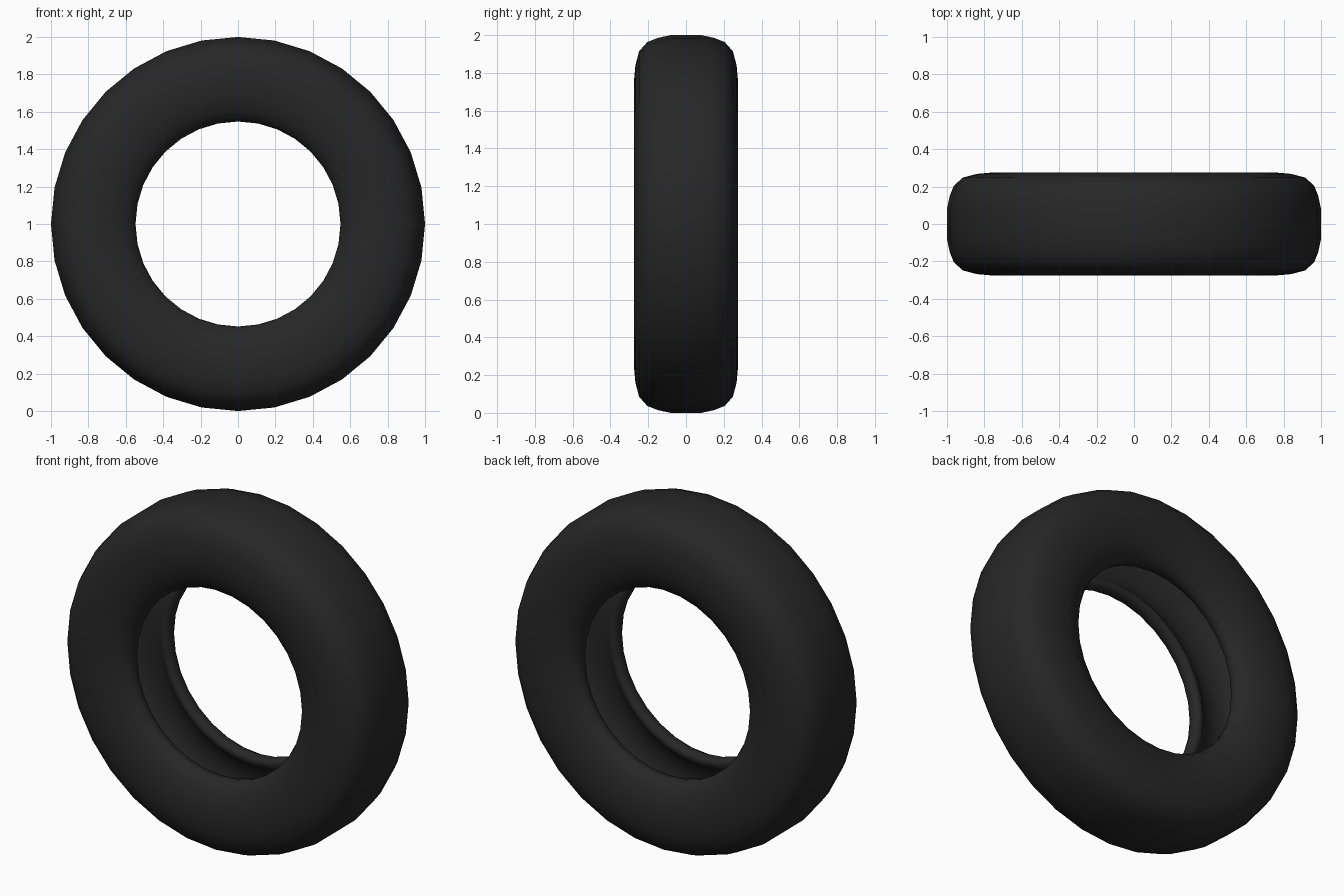
import bpy, bmesh, math

if "Cube" in bpy.data.objects:
    bpy.data.objects.remove(bpy.data.objects["Cube"])

SEGMENTS = 32

# Half cross-section (width, radius): tread centre, shoulder, sidewall, bead, inner cavity
half = [(0.08, 1.0), (0.15, 0.985), (0.205, 0.963), (0.248, 0.915),
        (0.268, 0.84), (0.275, 0.76), (0.266, 0.68), (0.243, 0.61),
        (0.21, 0.562), (0.18, 0.548), (0.145, 0.552), (0.128, 0.575),
        (0.15, 0.61), (0.2, 0.66), (0.225, 0.74), (0.225, 0.82),
        (0.195, 0.9), (0.13, 0.938)]
# Mirror to a closed loop
profile = half + [(-w, r) for w, r in reversed(half)]

# Tyre: revolve the closed section around the y axis
bm = bmesh.new()
rings = []
for i in range(SEGMENTS):
    a = 2 * math.pi * i / SEGMENTS
    rings.append([bm.verts.new((r * math.sin(a), w, 1 + r * math.cos(a)))
                  for w, r in profile])
n = len(profile)
for i in range(SEGMENTS):
    a, b = rings[i], rings[(i + 1) % SEGMENTS]
    for j in range(n):
        k = (j + 1) % n
        bm.faces.new((a[j], a[k], b[k], b[j]))
bmesh.ops.recalc_face_normals(bm, faces=bm.faces)
for f in bm.faces:
    f.smooth = True

mesh = bpy.data.meshes.new("tyre")
bm.to_mesh(mesh)
bm.free()
tyre = bpy.data.objects.new("tyre", mesh)
bpy.context.collection.objects.link(tyre)

# Black rubber
rubber = bpy.data.materials.new("black rubber")
rubber.diffuse_color = (0.02, 0.02, 0.02, 1)
rubber.use_nodes = True
rubber.node_tree.nodes["Principled BSDF"].inputs["Base Color"].default_value = rubber.diffuse_color
mesh.materials.append(rubber)
